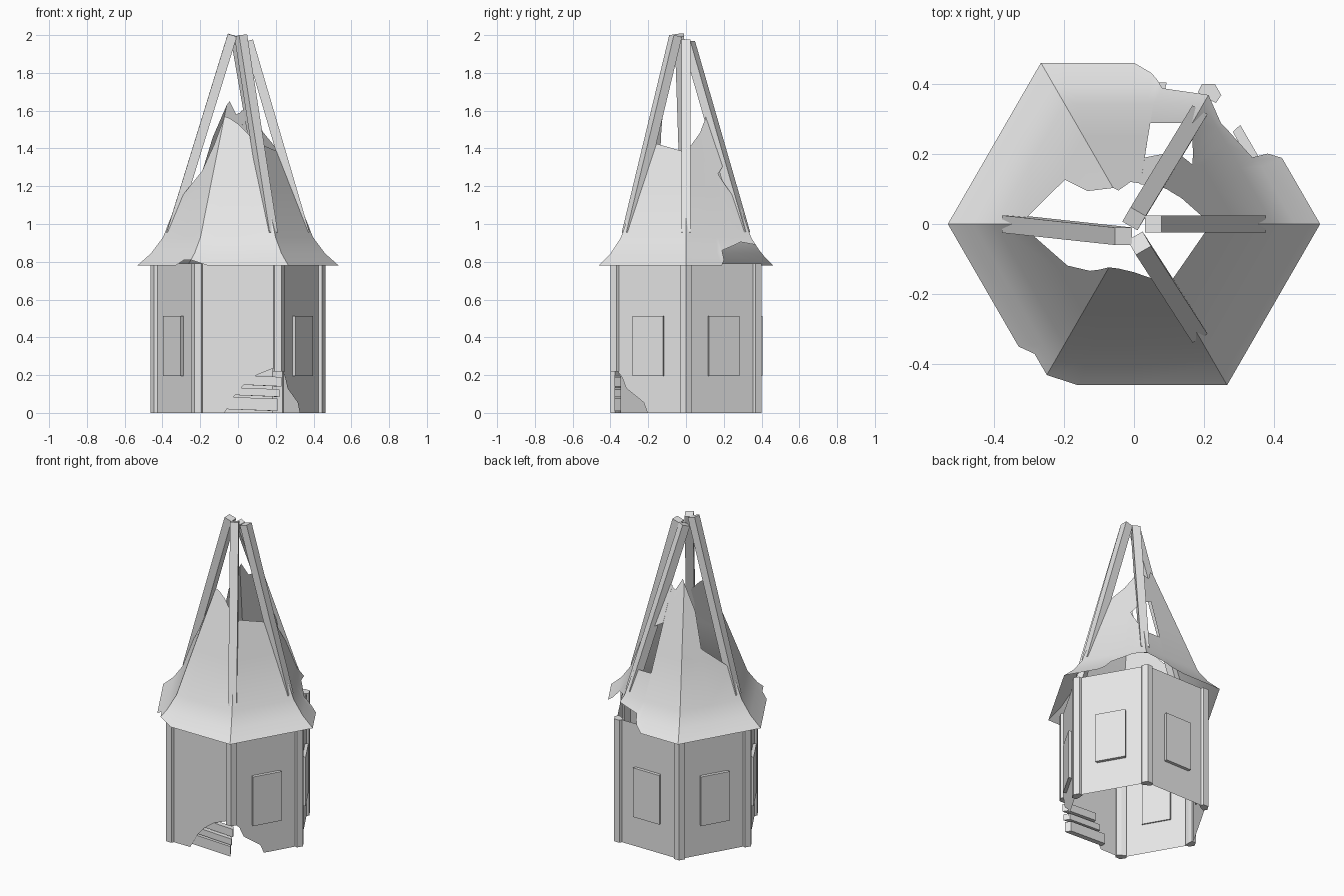
import bpy, bmesh, math
from mathutils import Vector

if "Cube" in bpy.data.objects:
    bpy.data.objects.remove(bpy.data.objects["Cube"])

stone = bpy.data.materials.new("pale_grey")
stone.use_nodes = True
stone.diffuse_color = (0.8, 0.8, 0.8, 1)
stone.node_tree.nodes["Principled BSDF"].inputs["Base Color"].default_value = (0.8, 0.8, 0.8, 1)

WALL_R, WALL_TOP = 0.445, 0.79


def finish(name, bm, smooth=False):
    bmesh.ops.remove_doubles(bm, verts=bm.verts, dist=0.0005)
    bmesh.ops.recalc_face_normals(bm, faces=bm.faces)
    mesh = bpy.data.meshes.new(name)
    bm.to_mesh(mesh)
    bm.free()
    mesh.materials.append(stone)
    obj = bpy.data.objects.new(name, mesh)
    bpy.context.collection.objects.link(obj)
    if smooth:
        bpy.ops.object.select_all(action='DESELECT')
        obj.select_set(True)
        bpy.context.view_layer.objects.active = obj
        bpy.ops.object.shade_smooth_by_angle(angle=math.radians(30))
    return obj


def hex_point(a, r, z):
    """Point on a hexagon outline; a counts corners from +x."""
    k = math.floor(a)
    corner = lambda i: Vector((math.cos(i * math.pi / 3), math.sin(i * math.pi / 3), 0))
    p = corner(k).lerp(corner(k + 1), a - k) * r
    p.z = z
    return p


def prism(name, bottom, top):
    """Closed solid between two matching outlines."""
    bm = bmesh.new()
    lo = [bm.verts.new(p) for p in bottom]
    hi = [bm.verts.new(p) for p in top]
    n = len(lo)
    bm.faces.new(lo[::-1])
    bm.faces.new(hi)
    for i in range(n):
        j = (i + 1) % n
        bm.faces.new((lo[i], lo[j], hi[j], hi[i]))
    return finish(name, bm)


def beam(name, start, end, width, depth):
    """Straight timber, its depth pointing away from the tower axis."""
    start, end = Vector(start), Vector(end)
    axis = (end - start).normalized()
    side = axis.cross(Vector((start.x, start.y, 0))).normalized()
    out = side.cross(axis)
    ring = [side * (sx * width / 2) + out * (sy * depth / 2)
            for sx, sy in ((-1, -1), (1, -1), (1, 1), (-1, 1))]
    return prism(name, [start + o for o in ring], [end + o for o in ring])


# Wall panels; the front and front-left ones are broken at their shared corner
whole = [(0, 0), (1, 0), (1, WALL_TOP), (0, WALL_TOP)]
outlines = {
    4: [(0, 0), (0.34, 0), (0.455, 0.09), (0.57, 0.15), (0.72, 0.2),
        (1, 0.25), (1, WALL_TOP), (0, WALL_TOP)],
    5: [(0, 0.25), (0.12, 0.19), (0.18, 0.13), (0.42, 0.055), (0.47, 0),
        (1, 0), (1, WALL_TOP), (0, WALL_TOP)],
}
for k in range(6):
    bm = bmesh.new()
    bm.faces.new([bm.verts.new(hex_point(k + min(t, 0.9999), WALL_R, z))
                  for t, z in outlines.get(k, whole)])
    finish(f"wall_{k}", bm)

# Corner posts wrapped around the hexagon corners
for k in range(6):
    outline = [(k, 0.463), (k + 0.08, 0.463), (k + 0.08, 0.435),
               (k, 0.415), (k - 0.08, 0.435), (k - 0.08, 0.463)]
    foot = 0.22 if k == 5 else 0
    prism(f"corner_post_{k}", [hex_point(a, r, foot) for a, r in outline],
          [hex_point(a, r, WALL_TOP) for a, r in outline])

# Window shutters on every wall but the front
for k in (0, 1, 2, 3, 5):
    outline = [(k + 0.3, 0.468), (k + 0.7, 0.468), (k + 0.7, 0.435), (k + 0.3, 0.435)]
    prism(f"window_{k}", [hex_point(a, r, 0.195) for a, r in outline],
          [hex_point(a, r, 0.512) for a, r in outline])

# Loose planks behind the broken front corner
for i, (x0, x1, z, h) in enumerate(((-0.07, 0.21, 0.02, 0.065),
                                    (-0.03, 0.22, 0.095, 0.04),
                                    (0.0, 0.23, 0.15, 0.05))):
    y0, y1 = -0.378, -0.345
    base = [Vector(p) for p in ((x0, y0, z), (x1, y0, z - 0.01),
                                (x1 - 0.02, y1, z - 0.01), (x0, y1, z))]
    prism(f"plank_{i}", base, [p + Vector((0, 0, h)) for p in base])

# Roof skin: ragged columns of (position, eave height, top height)
profile = [(0.78, 0.533), (0.845, 0.46), (0.93, 0.397), (1.38, 0.22), (1.9, 0.01)]


def roof_radius(z):
    for (z0, r0), (z1, r1) in zip(profile, profile[1:]):
        if z <= z1:
            return r0 + (r1 - r0) * (z - z0) / (z1 - z0)


E = 0.78
columns = [
    (0, E, 1.38), (0.41, E, 1.47), (0.466, 0.81, 1.48), (0.49, 0.86, 1.485),
    (0.665, 0.885, 1.53), (0.74, 0.895, 1.545), (0.8, 0.905, 1.56), (1, 0.89, 1.61),
    (1.32, 0.86, 1.6), (1.36, 0.83, 1.6), (1.361, 0.83, 1.6), (1.4, 0.81, 1.59),
    (1.5, E, 1.585), (1.57, E, 1.58), (1.9, E, 1.65), (2, E, 1.63),
    (2.42, E, 1.46), (2.46, E, 1.25), (3, E, 1.11), (3.53, E, 1.28),
    (3.76, E, 1.42), (3.86, 0.81, 1.49), (4, 0.81, 1.57), (4.2, E, 1.56),
    (4.5, E, 1.53), (5, E, 1.43), (6, E, 1.38),
]
# Hole across the back-left ridge: position -> lower and upper rim
hole = {0.8: (1.225, 1.28), 1: (1.09, 1.33), 1.32: (1.09, 1.375), 1.36: (1.09, 1.38)}
bm = bmesh.new()
grid = []
for a, eave, top in columns:
    low, high = hole.get(a, (1.2 if a != 0.74 else 1.265,) * 2)
    heights = [eave, 0.845, 0.93, low, high, top]
    heights = [min(max(z, eave), top) for z in heights]
    grid.append([bm.verts.new(hex_point(a, roof_radius(z), z)) for z in heights])
for i in range(len(columns) - 1):
    holed = columns[i][0] in hole or columns[i + 1][0] in hole
    for j in range(5):
        if holed and j == 3:
            continue
        bm.faces.new((grid[i][j], grid[i + 1][j], grid[i + 1][j + 1], grid[i][j + 1]))
bmesh.ops.dissolve_degenerate(bm, dist=0.0005, edges=bm.edges)
finish("roof", bm, smooth=True)

# Bare rafters rising to the peak
tips = {0: (0.055, 0.0, 1.97), 1: (0.0, 0.015, 1.96), 3: (-0.03, -0.035, 2.0), 5: (0.015, -0.055, 1.995)}
for k, tip in tips.items():
    beam(f"rafter_{k}", hex_point(k, roof_radius(0.95) - 0.035, 0.95), tip, 0.05, 0.05)
